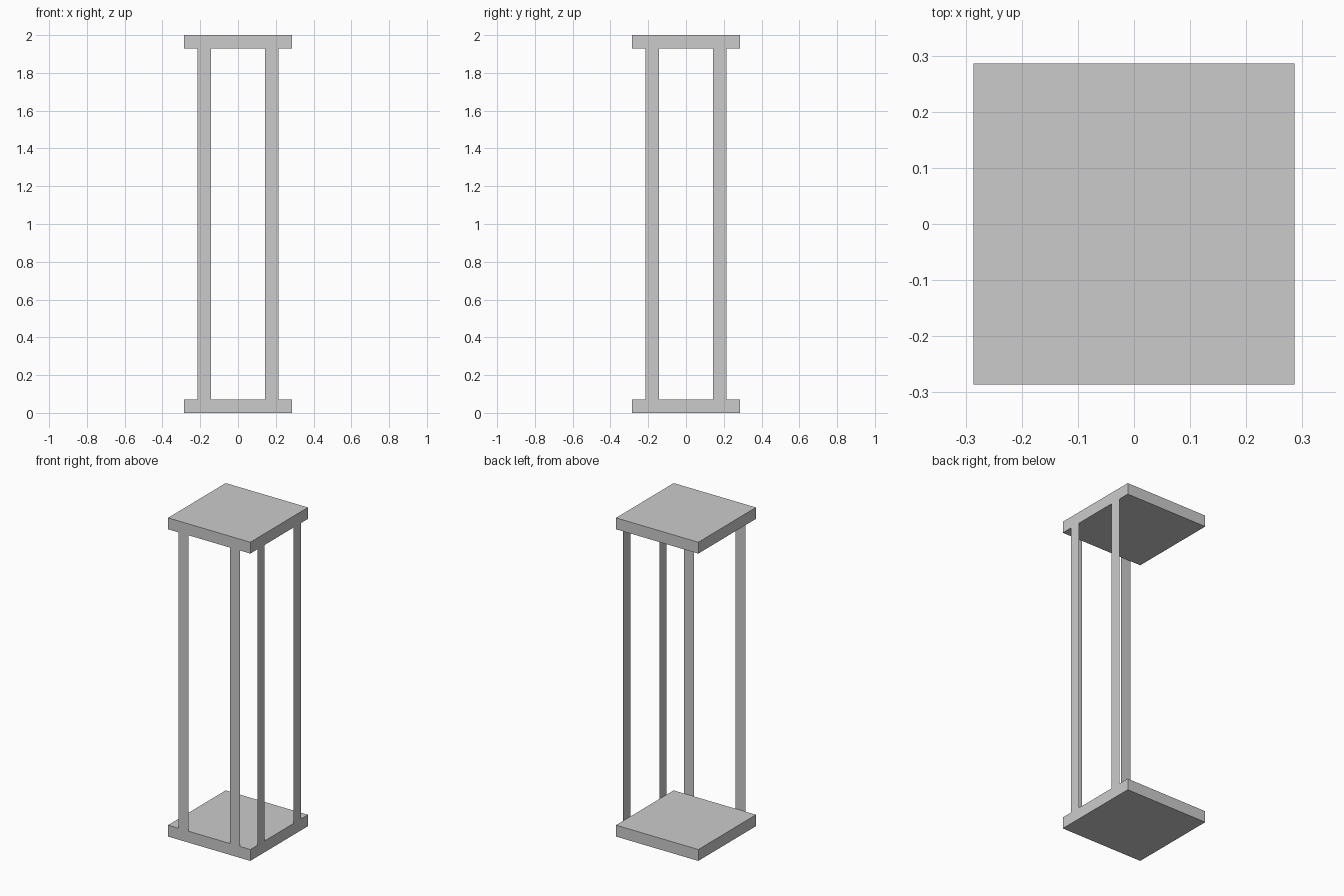
import bpy, bmesh
from mathutils import Matrix

if "Cube" in bpy.data.objects:
    bpy.data.objects.remove(bpy.data.objects["Cube"])

U = 2 / 28            # grid unit: plates are 8 x 8 x 1, total height 28
HALF = 4 * U


def make_object(name, bm):
    mesh = bpy.data.meshes.new(name)
    bm.to_mesh(mesh)
    bm.free()
    obj = bpy.data.objects.new(name, mesh)
    bpy.context.collection.objects.link(obj)
    return obj


def plate(name, z):
    bm = bmesh.new()
    bmesh.ops.create_cube(bm, size=1, matrix=Matrix.Translation((0, 0, z))
                          @ Matrix.Diagonal((8 * U, 8 * U, U, 1)))
    make_object(name, bm)


def post(name, side, centre):
    # paper-thin strip, flush with the outer face of the plates
    a, b = centre - U / 2, centre + U / 2
    bm = bmesh.new()
    corners = [(a, U), (b, U), (b, 27 * U), (a, 27 * U)]
    if side == "front":
        pts = [(s, -HALF, z) for s, z in corners]
    else:
        pts = [(HALF, s, z) for s, z in corners]
    bm.faces.new([bm.verts.new(p) for p in pts])
    make_object(name, bm)


# Square end plates
plate("bottom_plate", U / 2)
plate("top_plate", 27.5 * U)

# Flat posts on the front and right sides only
for side in ("front", "right"):
    for i, c in enumerate((-2.5 * U, 2.5 * U), 1):
        post(f"{side}_post_{i}", side, c)
